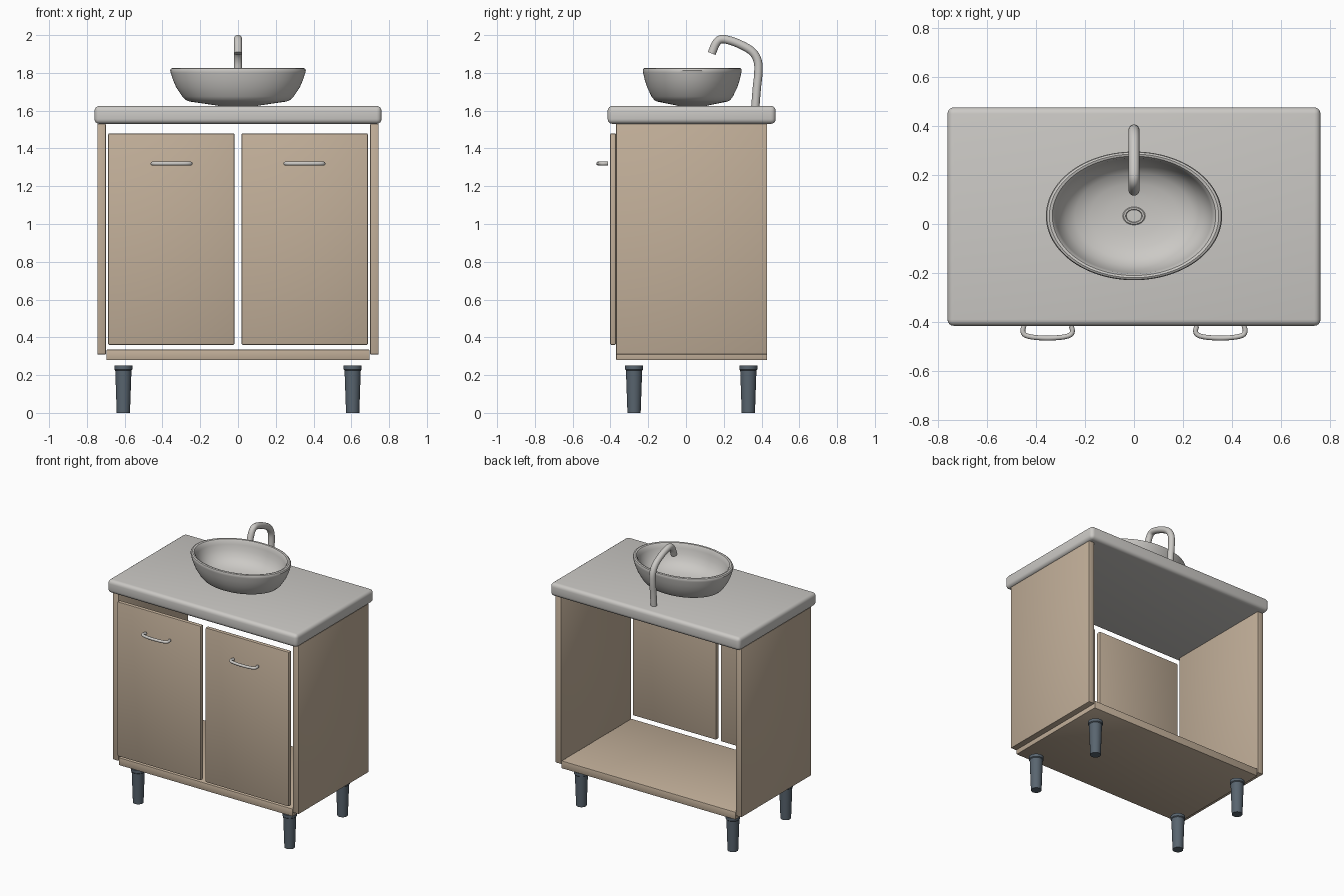
import bpy, bmesh, math
from mathutils import Vector

if "Cube" in bpy.data.objects:
    bpy.data.objects.remove(bpy.data.objects["Cube"])


def material(name, rgb):
    m = bpy.data.materials.new(name)
    m.diffuse_color = (*rgb, 1)
    m.use_nodes = True
    m.node_tree.nodes["Principled BSDF"].inputs["Base Color"].default_value = m.diffuse_color
    return m


WOOD = material("light_wood", (0.54, 0.43, 0.32))
STONE = material("pale_grey", (0.60, 0.585, 0.56))
STEEL = material("slate_grey", (0.10, 0.13, 0.16))


def add_object(name, bm, mat, smooth=True):
    bmesh.ops.recalc_face_normals(bm, faces=bm.faces)
    me = bpy.data.meshes.new(name)
    bm.to_mesh(me)
    bm.free()
    ob = bpy.data.objects.new(name, me)
    bpy.context.collection.objects.link(ob)
    me.materials.append(mat)
    if smooth:
        bpy.ops.object.select_all(action='DESELECT')
        bpy.context.view_layer.objects.active = ob
        ob.select_set(True)
        bpy.ops.object.shade_smooth_by_angle(angle=math.radians(35))
    return ob


def box(name, lo, hi, mat, bevel, segments=2):
    bm = bmesh.new()
    bmesh.ops.create_cube(bm, size=1)
    for v in bm.verts:
        v.co = [(a + b) / 2 + c * (b - a) for a, b, c in zip(lo, hi, v.co)]
    bmesh.ops.bevel(bm, geom=bm.edges[:], offset=bevel, segments=segments,
                    profile=0.5, affect='EDGES')
    return add_object(name, bm, mat)


def lathe(name, profile, centre, mat, ratio=1.0, n=64):
    """Spin (radius, z) points; ratio squashes the y axis. Ends are capped."""
    bm = bmesh.new()
    rings = [[bm.verts.new((centre[0] + r * math.cos(2 * math.pi * i / n),
                            centre[1] + r * ratio * math.sin(2 * math.pi * i / n), z))
              for i in range(n)] for r, z in profile]
    for a, b in zip(rings, rings[1:]):
        for i in range(n):
            j = (i + 1) % n
            bm.faces.new((a[i], a[j], b[j], b[i]))
    bm.faces.new(rings[0])
    bm.faces.new(rings[-1])
    return add_object(name, bm, mat)


def smooth_path(points, steps=6):
    """Catmull-Rom interpolation through the points."""
    p = [Vector(q) for q in points]
    p = [2 * p[0] - p[1]] + p + [2 * p[-1] - p[-2]]
    out = []
    for a, b, c, d in zip(p, p[1:], p[2:], p[3:]):
        for k in range(steps):
            t = k / steps
            out.append(0.5 * (2 * b + (c - a) * t + (2 * a - 5 * b + 4 * c - d) * t ** 2
                              + (3 * b - a - 3 * c + d) * t ** 3))
    return out + [p[-2]]


def tube(name, points, radius, plane_normal, mat, n=20):
    """Round tube along a planar path."""
    path = smooth_path(points)
    side = Vector(plane_normal)
    bm = bmesh.new()
    rings = []
    for i, c in enumerate(path):
        t = (path[min(i + 1, len(path) - 1)] - path[max(i - 1, 0)]).normalized()
        up = side.cross(t)
        rings.append([bm.verts.new(c + radius * (side * math.cos(2 * math.pi * k / n)
                                                 + up * math.sin(2 * math.pi * k / n)))
                      for k in range(n)])
    for a, b in zip(rings, rings[1:]):
        for k in range(n):
            j = (k + 1) % n
            bm.faces.new((a[k], a[j], b[j], b[k]))
    bm.faces.new(rings[0])
    bm.faces.new(rings[-1])
    return add_object(name, bm, mat)


# Cabinet: countertop, base and side panels (open back)
box("countertop", (-0.76, -0.415, 1.53), (0.76, 0.475, 1.625), STONE, 0.026, 4)
box("base_panel", (-0.697, -0.37, 0.28), (0.697, 0.43, 0.335), WOOD, 0.004)

for s, side in ((-1, "left"), (1, "right")):
    xs = sorted((s * 0.70, s * 0.745))
    box(side + "_side_panel", (xs[0], -0.37, 0.31), (xs[1], 0.43, 1.53), WOOD, 0.003)

    # Doors with bowed pull handles
    xs = sorted((s * 0.018, s * 0.688))
    box(side + "_door", (xs[0], -0.402, 0.36), (xs[1], -0.37, 1.48), WOOD, 0.008)
    hx = s * 0.352
    half = [(-0.096, -0.415), (-0.101, -0.436), (-0.092, -0.452), (-0.06, -0.461)]
    bow = half + [(0, -0.465)] + [(-x, y) for x, y in reversed(half)]
    tube(side + "_handle", [(hx + x, y, 1.32) for x, y in bow], 0.01, (0, 0, 1), STONE)

    # Tapered legs
    for y, end in ((-0.275, "front"), (0.33, "back")):
        lathe(f"{end}_{side}_leg",
              [(0.035, 0.0), (0.043, 0.225), (0.048, 0.23), (0.048, 0.25)],
              (s * 0.607, y), STEEL, n=32)

# Oval basin: outer wall, rounded rim, inner bowl
basin = [(0.10, 1.625), (0.13, 1.63), (0.255, 1.648), (0.275, 1.656), (0.295, 1.675),
         (0.328, 1.725), (0.345, 1.765), (0.356, 1.80), (0.359, 1.812), (0.355, 1.822),
         (0.345, 1.826), (0.333, 1.823), (0.324, 1.812), (0.318, 1.79), (0.305, 1.755),
         (0.28, 1.715), (0.24, 1.685), (0.18, 1.665), (0.11, 1.656), (0.045, 1.652)]
lathe("basin", basin, (0, 0.033), STONE, ratio=0.73, n=96)
lathe("drain", [(0.046, 1.650), (0.046, 1.658), (0.042, 1.661), (0.034, 1.661),
                (0.031, 1.656)], (0, 0.033), STONE, ratio=0.8, n=48)

# Curved faucet
spout = [(0.367, 1.62), (0.375, 1.72), (0.383, 1.80), (0.379, 1.865), (0.348, 1.915),
         (0.28, 1.954), (0.215, 1.976), (0.18, 1.976), (0.157, 1.953), (0.136, 1.903)]
tube("faucet", [(0, y, z) for y, z in spout], 0.022, (1, 0, 0), STONE, n=24)
